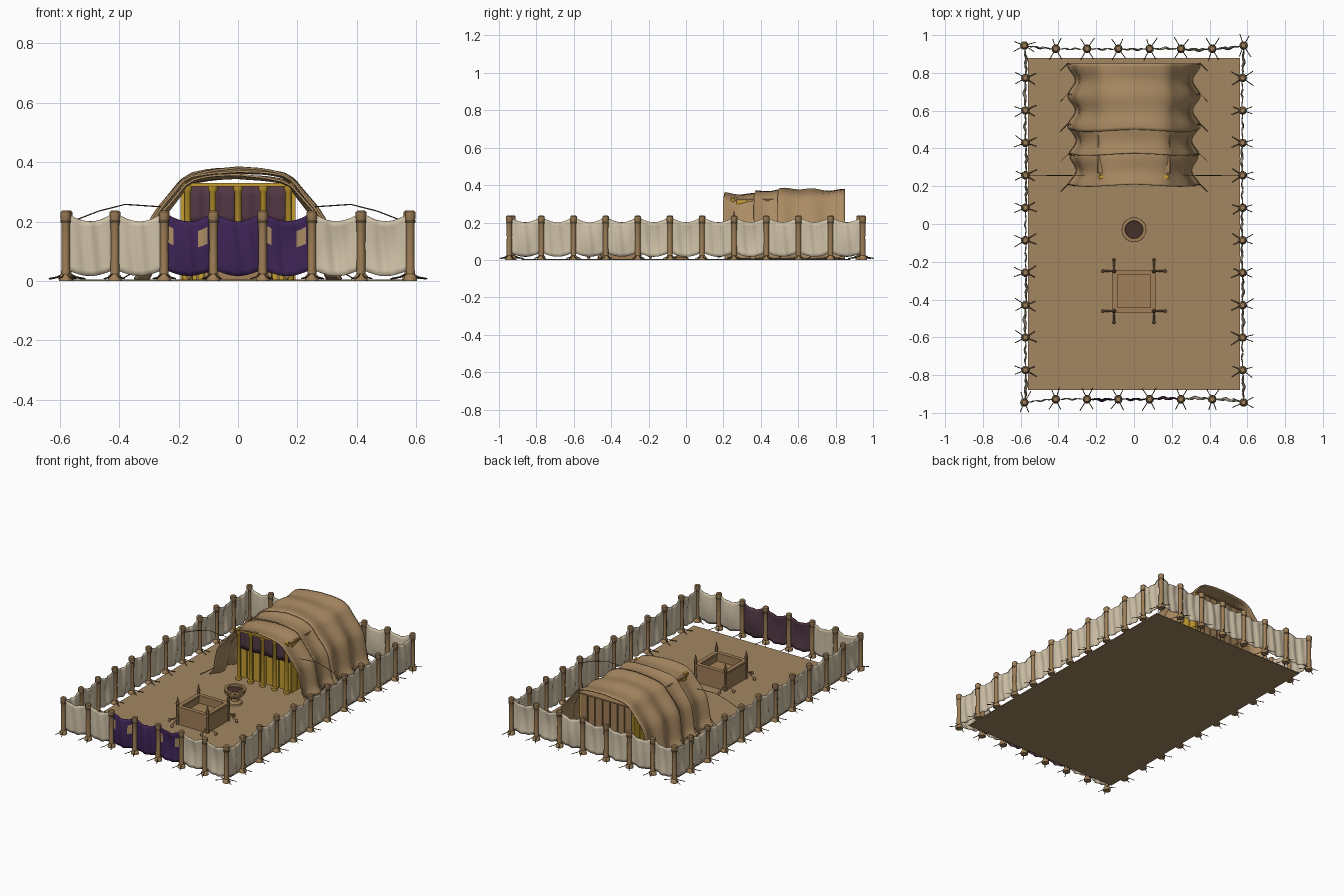
import bpy, bmesh, math, random
from mathutils import Vector, Matrix

if "Cube" in bpy.data.objects:
    bpy.data.objects.remove(bpy.data.objects["Cube"])
random.seed(4)


def mat(name, r, g, b):
    m = bpy.data.materials.new(name)
    lin = [((c / 255 + 0.055) / 1.055) ** 2.4 for c in (r, g, b)]
    m.diffuse_color = (*lin, 1)
    m.use_nodes = True
    m.node_tree.nodes["Principled BSDF"].inputs["Base Color"].default_value = m.diffuse_color
    return m


SAND = mat("sand", 164, 135, 98)
WOOD = mat("wood", 160, 128, 88)
CLOTH = mat("cream_cloth", 208, 194, 168)
HIDE = mat("tan_hide", 172, 140, 100)
PURPLE = mat("purple_cloth", 62, 36, 86)
PLUM = mat("plum_cloth", 82, 56, 68)
GOLD = mat("gold", 196, 156, 48)
ROPE = mat("dark_rope", 92, 74, 52)
DARK = mat("dark_water", 70, 48, 42)


def finish(name, bm, mats, smooth=True):
    me = bpy.data.meshes.new(name)
    bm.to_mesh(me)
    bm.free()
    ob = bpy.data.objects.new(name, me)
    bpy.context.collection.objects.link(ob)
    for m in mats:
        me.materials.append(m)
    if smooth:
        bpy.ops.object.select_all(action='DESELECT')
        ob.select_set(True)
        bpy.context.view_layer.objects.active = ob
        bpy.ops.object.shade_smooth_by_angle(angle=math.radians(40))
    return ob


def box(bm, x0, x1, y0, y1, z0, z1):
    mx = Matrix.Translation(((x0 + x1) / 2, (y0 + y1) / 2, (z0 + z1) / 2))
    mx = mx @ Matrix.Diagonal((x1 - x0, y1 - y0, z1 - z0, 1))
    bmesh.ops.create_cube(bm, size=1, matrix=mx)


def lathe(bm, profile, x, y, n=10):
    rings = [[bm.verts.new((x + r * math.cos(2 * math.pi * i / n), y + r * math.sin(2 * math.pi * i / n), z))
              for i in range(n)] for r, z in profile]
    for a, b in zip(rings, rings[1:]):
        for i in range(n):
            bm.faces.new((a[i], a[(i + 1) % n], b[(i + 1) % n], b[i]))
    bm.faces.new(rings[0][::-1])
    bm.faces.new(rings[-1])


def grid(bm, nu, nv, fn, rule=None):
    vs = [[bm.verts.new(fn(i / nu, j / nv)) for i in range(nu + 1)] for j in range(nv + 1)]
    for j in range(nv):
        for i in range(nu):
            f = bm.faces.new((vs[j][i], vs[j][i + 1], vs[j + 1][i + 1], vs[j + 1][i]))
            if rule:
                f.material_index = rule((i + .5) / nu, (j + .5) / nv)


def thicken(ob, t, offset=-1, back=0):
    s = ob.modifiers.new("thickness", 'SOLIDIFY')
    s.thickness, s.offset, s.material_offset = t, offset, back


def ropes(name, paths, r, material):
    cu = bpy.data.curves.new(name, 'CURVE')
    cu.dimensions, cu.bevel_depth, cu.bevel_resolution, cu.use_fill_caps = '3D', r, 0, True
    for p in paths:
        s = cu.splines.new('POLY')
        s.points.add(len(p) - 1)
        for q, c in zip(s.points, p):
            q.co = (*c, 1)
    cu.materials.append(material)
    ob = bpy.data.objects.new(name, cu)
    bpy.context.collection.objects.link(ob)
    bpy.ops.object.select_all(action='DESELECT')
    ob.select_set(True)
    bpy.context.view_layer.objects.active = ob
    bpy.ops.object.convert(target='MESH')


# courtyard floor
bm = bmesh.new()
box(bm, -.56, .56, -.88, .88, 0, .005)
finish("courtyard_floor", bm, [SAND], False)

# fence post positions, anticlockwise from front left: (position, outward direction)
posts = []
for i in range(7):
    posts.append((Vector((-.58 + i * .1657, -.945 if i == 0 else -.928, 0)), Vector((0, -1, 0))))
for i in range(11):
    posts.append((Vector((.58 if i == 0 else .575, -.945 + i * .1718, 0)), Vector((1, 0, 0))))
posts += [(-p, -n) for p, n in posts]

bm, ties, pegs = bmesh.new(), bmesh.new(), []
for k, (p, n) in enumerate(posts):
    lathe(bm, [(.023, 0), (.021, .018), (.015, .024), (.014, .12), (.015, .205), (.018, .212), (.018, .232), (.012, .237)], p.x, p.y)
    lathe(ties, [(.0165, .196), (.0175, .2), (.0165, .206)], p.x, p.y)
    t = Vector((-n.y, n.x, 0))
    for s in (1, -1):
        for side in (-.035, .03):
            w = side * random.uniform(.5, 1.2)
            e = p + n * s * random.uniform(.05, .062) + t * w
            pegs.append([p + Vector((0, 0, .03)), p + (e - p) * .5 + Vector((0, 0, .014)), e + Vector((0, 0, .008))])
finish("fence_posts", bm, [WOOD])
finish("post_ties", ties, [ROPE])
ropes("fence_guy_ropes", pegs, .0022, ROPE)


# fence curtains hung between neighbouring posts, gate is the middle of the front
def curtain(bm, a, b, n, rule=None):
    ph = random.uniform(0, 6)

    def fn(u, v):
        sag = math.sin(math.pi * u)
        z0, z1 = .035 - .018 * sag, .228 - .027 * sag ** .8
        c = a.lerp(b, .06 + .88 * u)
        fold = .005 * math.sin(5 * math.pi * u + ph + 2 * v) * sag + .012 * sag * math.sin(math.pi * v) * math.cos(ph)
        c = c + n * fold
        c.z = z0 + (z1 - z0) * v
        return c
    grid(bm, 14, 10, fn, rule)


def gate_rule(u, v):   # embroidered patches near the sides
    return 1 if .45 < v < .8 and (u < .16 or .72 < u < .92) else 0


fence, gate = bmesh.new(), bmesh.new()
for k, (p, n) in enumerate(posts):
    q = posts[(k + 1) % len(posts)][0]
    if k in (2, 3, 4):
        curtain(gate, p, q, n, gate_rule if k != 3 else None)
    else:
        curtain(fence, p, q, n)
thicken(finish("fence_curtains", fence, [CLOTH]), .003)
thicken(finish("gate_curtains", gate, [PURPLE, HIDE, PLUM]), .003, back=2)

# tent cover: three overlapping draped layers
HALF = [(0, .378), (.09, .372), (.15, .36), (.185, .34), (.215, .3), (.255, .25), (.285, .2), (.298, .12), (.305, .05), (.325, .008)]


def section(t):
    s = abs(t) * (len(HALF) - 1)
    i = min(int(s), len(HALF) - 2)
    f = s - i
    x, z = (HALF[i][j] * (1 - f) + HALF[i + 1][j] * f for j in (0, 1))
    return math.copysign(x, t), z


def cover(name, y0, y1, kx, kz, flare):
    def fn(u, v):
        t = 2 * u - 1
        x, z = section(t)
        y = y0 + (y1 - y0) * v
        wave = math.cos(2 * math.pi * (y - .2) / .16)
        x *= kx * (1 + .06 * wave * abs(t)) + flare * abs(t) ** 3 * (1 - v)
        z = z * kz * (1 + .012 * wave * (1 - abs(t))) + .004 * math.sin(9 * t + 14 * y) * (1 - abs(t))
        return x, y - .012 * math.sin(math.pi * abs(t)) * (1 - v), max(z, .006)
    bm = bmesh.new()
    grid(bm, 44, 24, fn)
    thicken(finish(name, bm, [HIDE]), .007)


cover("tent_cover_front", .21, .42, .97, .945, .05)
cover("tent_cover_middle", .375, .54, 1.0, .985, .01)
cover("tent_cover_back", .50, .85, 1.02, 1.0, 0)

# sanctuary inside the tent: planked walls, roof and rear boards
bm = bmesh.new()
for s in (-1, 1):
    for i in range(9):
        y = .27 + i * .06
        box(bm, s * .187 - .006, s * .187 + .006, y, y + .055, .005, .318)
for i in range(8):
    x = -.18 + i * .0455
    box(bm, x, x + .041, .287, .293, .005, .2)
finish("gold_planks", bm, [GOLD], False)
bm = bmesh.new()
for i in range(7):
    x = -.18 + i * .0525
    box(bm, x, x + .045, .80, .81, .005, .32)
box(bm, -.19, .19, .27, .82, .318, .326)
finish("rear_boards_and_roof", bm, [WOOD], False)
bm = bmesh.new()
grid(bm, 40, 4, lambda u, v: (-.18 + .36 * u, .28 + .004 * math.sin(40 * u), .19 + .128 * v))
thicken(finish("entrance_veil", bm, [PLUM]), .003)

# entrance columns and lintel
bm = bmesh.new()
for i in range(5):
    lathe(bm, [(.018, .005), (.018, .02), (.011, .025), (.011, .3), (.016, .306), (.016, .32)], -.17 + i * .085, .25)
box(bm, -.185, .185, .24, .26, .318, .33)
finish("entrance_columns", bm, [GOLD])

# tent guy ropes
lines = []
for s in (-1, 1):
    lines.append([(s * .26, .255, .25), (s * .38, .257, .258), (s * .47, .256, .235), (s * .56, .255, .2)])
    for y in (.2, .36, .52, .68, .84):
        lines.append([(s * .31, y, .06), (s * .35, y + .01, .03), (s * .39, y - .03, .008)])
ropes("tent_guy_ropes", lines, .002, ROPE)

# altar: hollow square box with rim, corner horns and carrying poles
cy, w = -.355, .1
bm = bmesh.new()
for s in (-1, 1):
    box(bm, -w, w, cy + s * w - .008, cy + s * w + .008, .005, .115)
    box(bm, s * w - .008, s * w + .008, cy - w, cy + w, .005, .115)
    box(bm, -w - .012, w + .012, cy + s * w - .014, cy + s * w + .012, .108, .122)
    box(bm, s * w - .013, s * w + .013, cy - w, cy + w, .108, .122)
box(bm, -w, w, cy - w, cy + w, .06, .068)
finish("altar_box", bm, [WOOD], False)
bm, poles = bmesh.new(), []
for sx in (-1, 1):
    for sy in (-1, 1):
        x, y = sx * .106, cy + sy * .106
        lathe(bm, [(.011, .005), (.009, .13), (.012, .138), (.007, .155), (.002, .18)], x, y, 8)
        ex, ey = sx * .165, cy + sy * .165
        poles.append([(x, y, .045), (ex, y, .018)])
        poles.append([(x, y, .045), (x, ey, .018)])
        lathe(bm, [(.004, .006), (.009, .012), (.009, .022), (.004, .028)], ex, y, 8)
        lathe(bm, [(.004, .006), (.009, .012), (.009, .022), (.004, .028)], x, ey, 8)
finish("altar_horns_and_knobs", bm, [WOOD])
ropes("altar_poles", poles, .005, WOOD)

# wash basin with water
bm = bmesh.new()
lathe(bm, [(.045, .005), (.042, .014), (.022, .022), (.02, .04), (.045, .052), (.06, .07), (.06, .088),
           (.066, .092), (.065, .1), (.048, .1), (.045, .085)], 0, -.03, 20)
finish("wash_basin", bm, [WOOD])
bm = bmesh.new()
lathe(bm, [(.047, .084), (.047, .09)], 0, -.03, 20)
finish("basin_water", bm, [DARK])
